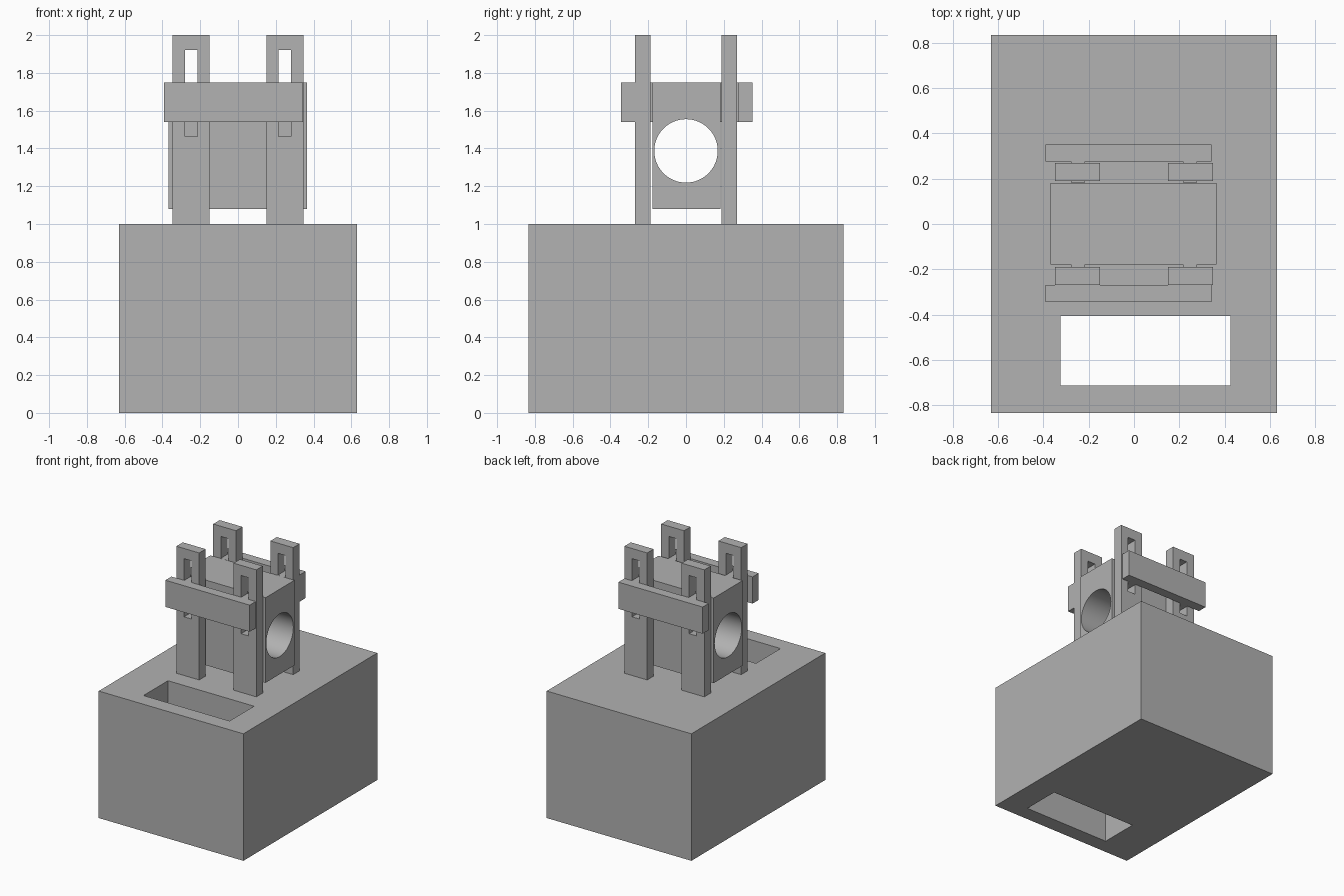
import bpy
import math
from mathutils import Vector

if "Cube" in bpy.data.objects:
    bpy.data.objects.remove(bpy.data.objects["Cube"], do_unlink=True)

# One plain grey for everything
grey = bpy.data.materials.new("plain_grey")
grey.use_nodes = True
grey.diffuse_color = (0.445, 0.445, 0.445, 1)
grey.node_tree.nodes["Principled BSDF"].inputs["Base Color"].default_value = grey.diffuse_color


def box(name, low, high):
    """Box between two opposite corners."""
    low, high = Vector(low), Vector(high)
    bpy.ops.mesh.primitive_cube_add(size=1, location=(low + high) / 2)
    obj = bpy.context.object
    obj.name = name
    obj.scale = high - low
    bpy.ops.object.transform_apply(location=False, rotation=False, scale=True)
    obj.data.materials.append(grey)
    return obj


def cut(obj, cutter):
    """Subtract the cutter from the object, then discard the cutter."""
    cutter.hide_render = True
    mod = obj.modifiers.new("cut", 'BOOLEAN')
    mod.operation = 'DIFFERENCE'
    mod.solver = 'EXACT'
    mod.object = cutter
    bpy.ops.object.select_all(action='DESELECT')
    bpy.context.view_layer.objects.active = obj
    obj.select_set(True)
    bpy.ops.object.modifier_apply(modifier=mod.name)
    bpy.data.objects.remove(cutter, do_unlink=True)


# Base with a rectangular shaft right through it
base = box("base", (-0.63, -0.833, 0), (0.63, 0.833, 1))
cut(base, box("shaft_cutter", (-0.325, -0.712, -0.1), (0.425, -0.407, 1.1)))

# Sliding block with a round bore from side to side
block = box("sliding_block", (-0.368, -0.178, 1.08), (0.364, 0.182, 1.75))
bpy.ops.mesh.primitive_cylinder_add(vertices=64, radius=0.168, depth=1,
                                    location=(0, 0, 1.387),
                                    rotation=(0, math.pi / 2, 0))
bore = bpy.context.object
bore.data.materials.append(grey)
cut(block, bore)
bpy.ops.object.shade_smooth_by_angle(angle=math.radians(30))

for side, sy in (("front", -1), ("back", 1)):
    shift = 0.003

    # Cross bar in front of and behind the posts
    y_in, y_out = sorted((sy * 0.273 + shift, sy * 0.348 + shift))
    box(side + "_bar", (-0.391, y_in, 1.54), (0.343, y_out, 1.75))

    for hand, sx in (("left", 1), ("right", -1)):
        x0, x1 = sorted((sx * 0.15, sx * 0.348))
        s0, s1 = sorted((sx * 0.215, sx * 0.281))
        y0, y1 = sorted((sy * 0.189, sy * 0.269))

        # Upright post with a guide slot
        post = box(f"{side}_{hand}_post", (x0, y0, 1), (x1, y1, 2))
        cut(post, box("slot_cutter", (s0, y0 - 0.1, 1.462), (s1, y1 + 0.1, 1.92)))

        # Tongue through the slot, joining block and bar
        t0, t1 = sorted((sy * 0.18 + shift, sy * 0.273 + shift))
        box(f"{side}_{hand}_tongue", (s0 + 0.002, t0, 1.54), (s1 - 0.002, t1, 1.75))
